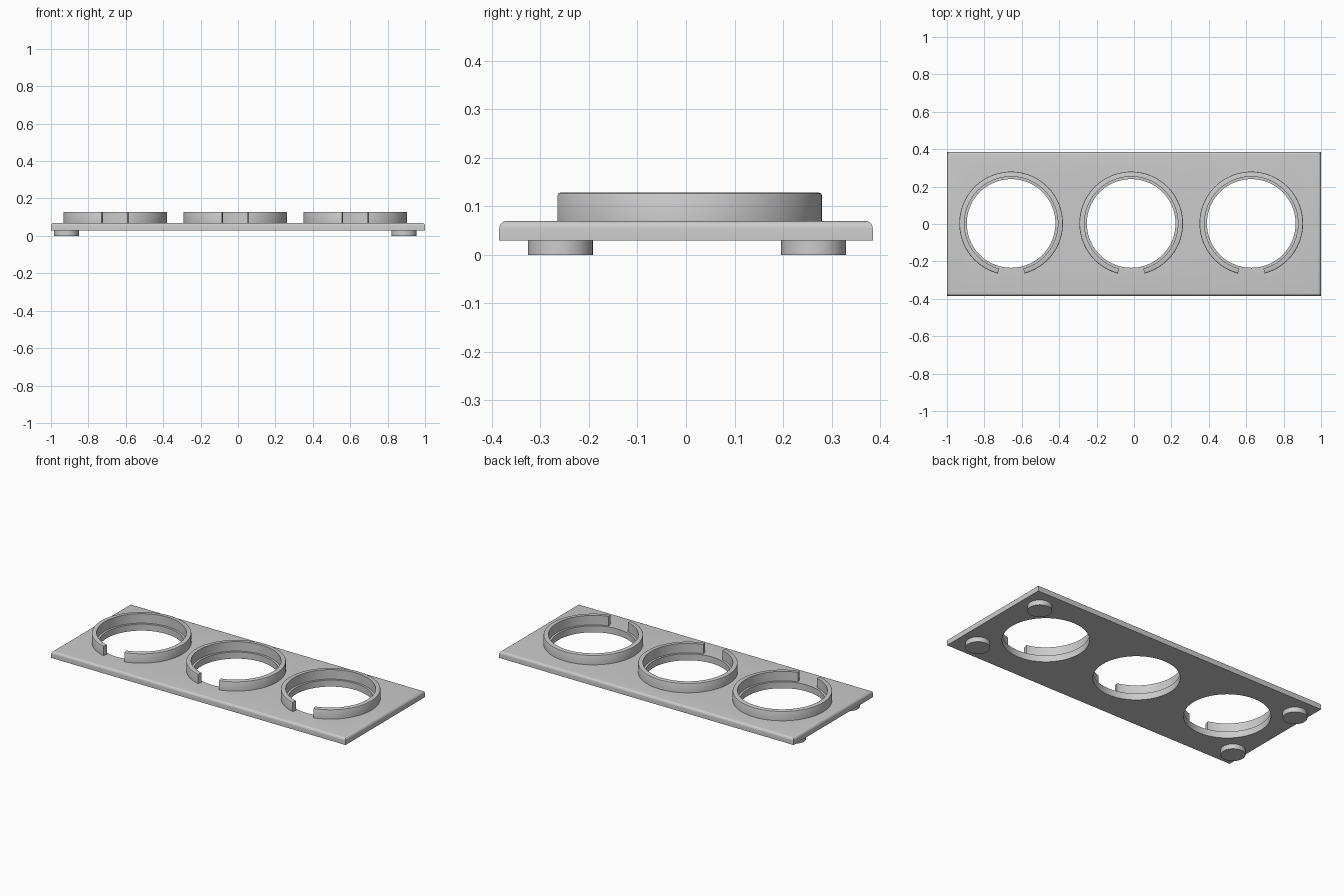
import bpy, bmesh, math

if "Cube" in bpy.data.objects:
    bpy.data.objects.remove(bpy.data.objects["Cube"])

CX, CY = -0.015, 0.003           # centre of the ring and foot layout
RING_X = [CX - 0.642, CX, CX + 0.642]
PLATE_Z, TOP_Z = 0.03, 0.07

grey = bpy.data.materials.new("light_grey")
grey.diffuse_color = (0.6, 0.6, 0.6, 1)
grey.use_nodes = True
grey.node_tree.nodes["Principled BSDF"].inputs["Base Color"].default_value = grey.diffuse_color


def finish(bm, name):
    bmesh.ops.recalc_face_normals(bm, faces=bm.faces)
    mesh = bpy.data.meshes.new(name)
    bm.to_mesh(mesh)
    bm.free()
    mesh.materials.append(grey)
    obj = bpy.data.objects.new(name, mesh)
    bpy.context.collection.objects.link(obj)
    return obj


def smooth(obj):
    bpy.ops.object.select_all(action='DESELECT')
    obj.select_set(True)
    bpy.context.view_layer.objects.active = obj
    bpy.ops.object.shade_smooth_by_angle(angle=math.radians(30))


def cylinder(name, x, y, r, z0, z1, sides=96):
    bm = bmesh.new()
    bmesh.ops.create_cone(bm, cap_ends=True, segments=sides,
                          radius1=r, radius2=r, depth=z1 - z0)
    bmesh.ops.translate(bm, verts=bm.verts, vec=(x, y, (z0 + z1) / 2))
    return finish(bm, name)


# Base plate with rounded top edges
bm = bmesh.new()
bmesh.ops.create_cube(bm, size=1)
bmesh.ops.scale(bm, verts=bm.verts, vec=(2, 0.77, TOP_Z - PLATE_Z))
bmesh.ops.translate(bm, verts=bm.verts, vec=(0, 0, (TOP_Z + PLATE_Z) / 2))
top_edges = [e for e in bm.edges if all(v.co.z > TOP_Z - 0.001 for v in e.verts)]
bmesh.ops.bevel(bm, geom=top_edges, offset=0.016, segments=5,
                profile=0.5, affect='EDGES')
plate = finish(bm, "base_plate")

# Round openings through the plate
for i, x in enumerate(RING_X):
    cutter = cylinder(f"opening_cutter_{i + 1}", x, CY, 0.237, 0, 0.1)
    mod = plate.modifiers.new("opening", 'BOOLEAN')
    mod.operation, mod.solver, mod.object = 'DIFFERENCE', 'EXACT', cutter
    bpy.context.view_layer.objects.active = plate
    bpy.ops.object.modifier_apply(modifier=mod.name)
    bpy.data.objects.remove(cutter)
smooth(plate)


# Raised rings, open towards the front, with softened top outer rim
def open_ring(name, x):
    r0, r1, z1, b = 0.25, 0.277, 0.128, 0.005
    profile = [(r0, TOP_Z), (r1, TOP_Z), (r1, z1 - b),
               (r1 - b * 0.3, z1 - b * 0.3), (r1 - b, z1), (r0, z1)]
    half_gap, steps = math.radians(15), 88
    bm = bmesh.new()
    loops = []
    for i in range(steps + 1):
        a = -math.pi / 2 + half_gap + (2 * math.pi - 2 * half_gap) * i / steps
        loops.append([bm.verts.new((x + r * math.cos(a), CY + r * math.sin(a), z))
                      for r, z in profile])
    n = len(profile)
    for p, q in zip(loops, loops[1:]):
        for j in range(n):
            k = (j + 1) % n
            bm.faces.new((p[j], p[k], q[k], q[j]))
    bm.faces.new(loops[0])
    bm.faces.new(loops[-1])
    smooth(finish(bm, name))


for i, x in enumerate(RING_X):
    open_ring(f"open_ring_{i + 1}", x)

# Four round feet under the corners
for sx, side in ((-1, "left"), (1, "right")):
    for sy, end in ((-1, "front"), (1, "back")):
        smooth(cylinder(f"foot_{end}_{side}", CX + sx * 0.903, 0.002 + sy * 0.261,
                        0.067, 0, PLATE_Z, 48))
